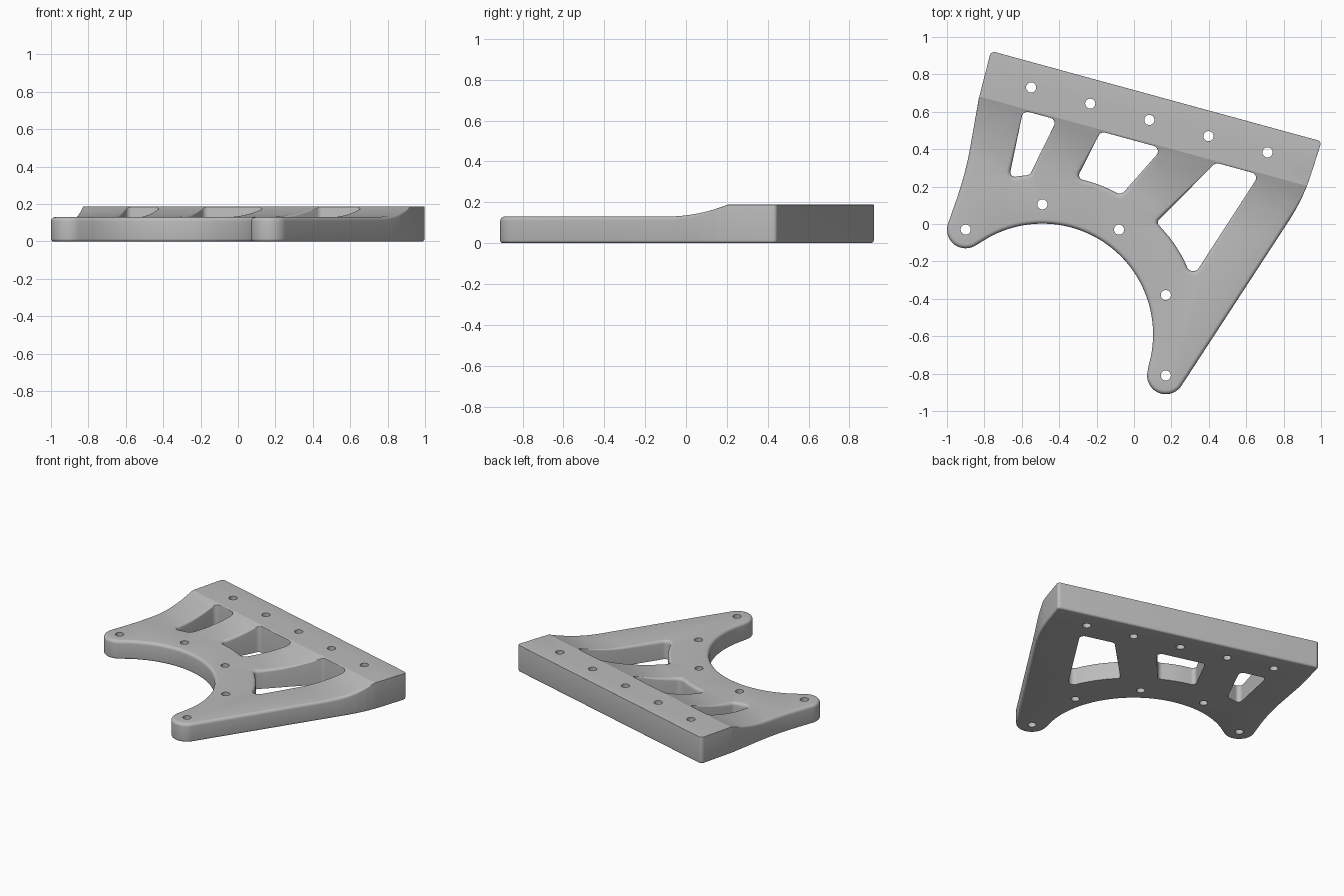
import bpy, bmesh, math
from mathutils import Vector

if "Cube" in bpy.data.objects:
    bpy.data.objects.remove(bpy.data.objects["Cube"], do_unlink=True)

LOW, HIGH = 0.13, 0.188             # thin arm height, raised rail height
RAMP_START, RAMP_END = 0.10, 0.44   # distances along the rail's normal
CENTRE = Vector((-0.49, -0.59))     # centre of the big round cutout
TILT = Vector((0.263, 0.965))       # direction square to the back edge
FILLET = 0.022
SEGMENTS = 5


def arc(centre, radius, start, end, steps):
    """Points on an arc, angles in degrees, with no corner rounding."""
    points = []
    for i in range(steps + 1):
        a = math.radians(start + (end - start) * i / steps)
        points.append((centre[0] + radius * math.cos(a), centre[1] + radius * math.sin(a), 0))
    return points


def rounded(corners):
    """Closed loop of (x, y, radius) corners with each corner filleted."""
    loop = []
    n = len(corners)
    for i, (x, y, r) in enumerate(corners):
        p = Vector((x, y))
        if not r:
            loop.append(p)
            continue
        u = (Vector(corners[i - 1][:2]) - p).normalized()
        v = (Vector(corners[(i + 1) % n][:2]) - p).normalized()
        half = u.angle(v) / 2
        mid = p + (u + v).normalized() * (r / math.sin(half))
        first = p + u * (r / math.tan(half)) - mid
        last = p + v * (r / math.tan(half)) - mid
        turn = -first.angle_signed(last)
        steps = max(4, math.ceil(abs(turn) / math.radians(11)))
        for k in range(steps + 1):
            a = turn * k / steps
            c, s = math.cos(a), math.sin(a)
            loop.append(mid + Vector((first.x * c - first.y * s, first.x * s + first.y * c)))
    return loop


def inward(loop):
    """Mitred normals pointing into the material (left of travel)."""
    normals = []
    for i, p in enumerate(loop):
        a = (p - loop[i - 1]).normalized()
        b = (loop[(i + 1) % len(loop)] - p).normalized()
        t = (a + b).normalized()
        normals.append(Vector((-t.y, t.x)) / max(0.5, t.dot(a)))
    return normals


def ramp(d):
    return min(1, max(0, (d - RAMP_START) / (RAMP_END - RAMP_START)))


def lift(d):
    """Concave circular ramp from the thin arm up to the rail."""
    length, rise = RAMP_END - RAMP_START, HIGH - LOW
    radius = (length ** 2 + rise ** 2) / (2 * rise)
    return radius - math.sqrt(radius ** 2 - (ramp(d) * length) ** 2)


# Outer outline, anticlockwise: rail, left arm, round cutout, front arm
outline = rounded(
    [(-0.765, 0.925, 0.025), (-0.83, 0.67, 0), (-0.9, 0.27, 1.8)]
    + arc((-0.9, -0.03), 0.1, 155, 300, 18)
    + arc(CENTRE, 0.592, 119, -16, 50)
    + arc((0.17, -0.81), 0.1, 170, 327, 18)
    + [(0.905, 0.135, 1.0), (1.003, 0.442, 0.02)])

# Three windows, clockwise: two back corners, then the curved front edge
windows = []
for back, angles, radii in (
        (((-0.593, 0.607), (-0.412, 0.558)), (94.5, 102), (0.03, 0.025)),
        (((-0.178, 0.495), (0.152, 0.405)), (60.5, 77.5), (0.035, 0.025)),
        (((0.437, 0.328), (0.67, 0.264)), (20.5, 44.5), (0.035, 0.02))):
    front = arc(CENTRE, 0.855, angles[0], angles[1], 10)
    front[0] = front[0][:2] + (radii[0],)
    front[-1] = front[-1][:2] + (radii[1],)
    # leave room for the end fillets on the curve
    front = [front[0]] + front[5:6] + [front[-1]] if angles[0] > 90 else front[:1] + front[3:8] + front[-1:]
    windows.append(rounded([c + (0.03,) for c in back] + front))

# Bolt holes: five along the rail, five around the cutout
bolts = [(-0.55 + 0.316 * i, 0.73 - 0.0868 * i) for i in range(5)]
bolts += [(-0.9, -0.03), (-0.49, 0.105), (-0.08, -0.03), (0.17, -0.38), (0.17, -0.81)]
holes = [[Vector(p[:2]) for p in arc(b, 0.027, 0, -345, 23)] for b in bolts]

bm = bmesh.new()
bottom_edges, top_edges = [], []


def add_wall(loop, top_fillet, bottom_fillet):
    """Side wall of one loop, rounded at its ends; fillets fade on the ramp."""
    normals = inward(loop)
    angles = [math.pi / 2 * k / SEGMENTS for k in range(SEGMENTS + 1)]
    rings = []
    for a in (reversed(angles) if bottom_fillet else [0]):
        rings.append([bm.verts.new((*(p + n * bottom_fillet * (1 - math.cos(a))),
                                    bottom_fillet * (1 - math.sin(a)))) for p, n in zip(loop, normals)])
    for a in (angles if top_fillet else [0]):
        ring = []
        for p, n in zip(loop, normals):
            f = top_fillet * max(0.06, 1 - ramp(p.dot(TILT)) ** 2)
            ring.append(bm.verts.new((*(p + n * f * (1 - math.cos(a))), LOW - f * (1 - math.sin(a)))))
        rings.append(ring)
    count = len(loop)
    for low, high in zip(rings, rings[1:]):
        for i in range(count):
            j = (i + 1) % count
            bm.faces.new((low[i], low[j], high[j], high[i]))
    for ring, edges in ((rings[0], bottom_edges), (rings[-1], top_edges)):
        edges.extend(bm.edges.get((ring[i - 1], ring[i])) for i in range(count))


add_wall(outline, FILLET, 0.014)
for w in windows:
    add_wall(w, FILLET, 0)
for h in holes:
    add_wall(h, 0, 0)

# Flat bottom and top sheets
for edges, z in ((bottom_edges, -1), (top_edges, 1)):
    bmesh.ops.triangle_fill(bm, use_beauty=True, use_dissolve=False, edges=edges, normal=(0, 0, z))

# Slice across the ramp, then raise the top surface
direction = Vector((TILT.x, TILT.y, 0))
SLICES = 14
for k in range(SLICES + 1):
    d = RAMP_START + (RAMP_END - RAMP_START) * k / SLICES
    bmesh.ops.bisect_plane(bm, geom=bm.verts[:] + bm.edges[:] + bm.faces[:], dist=1e-5,
                           plane_co=direction * d / direction.length_squared, plane_no=direction)
for v in bm.verts:
    if v.co.z > LOW / 2:
        v.co.z += lift(v.co.dot(direction))
bmesh.ops.recalc_face_normals(bm, faces=bm.faces[:])

# Smooth shading with crisp corners and a crisp rail crease
for f in bm.faces:
    f.smooth = True
for e in bm.edges:
    crease = all(abs(v.co.dot(direction) - RAMP_END) < 1e-4 and v.co.z > LOW for v in e.verts)
    e.smooth = not crease and e.calc_face_angle(0) < math.radians(30)

mesh = bpy.data.meshes.new("mounting_plate")
bm.to_mesh(mesh)
bm.free()
plate = bpy.data.objects.new("mounting_plate", mesh)
bpy.context.collection.objects.link(plate)

grey = bpy.data.materials.new("plain_grey")
grey.use_nodes = True
colour = (0.5, 0.5, 0.5, 1)
grey.diffuse_color = colour
grey.node_tree.nodes["Principled BSDF"].inputs["Base Color"].default_value = colour
mesh.materials.append(grey)
